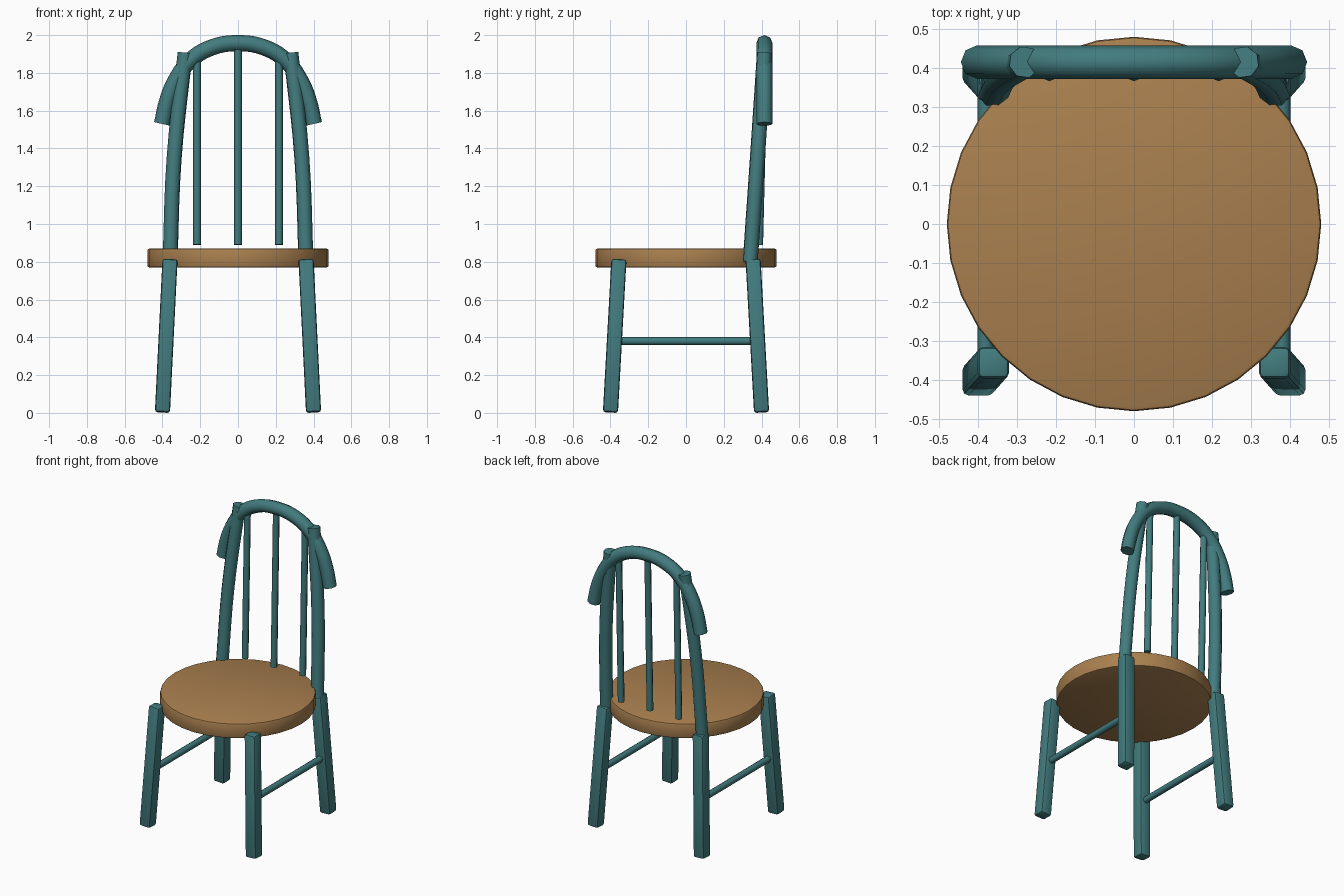
import bpy
import math
from mathutils import Vector

if "Cube" in bpy.data.objects:
    bpy.data.objects.remove(bpy.data.objects["Cube"])


def material(name, color):
    m = bpy.data.materials.new(name)
    m.diffuse_color = (*color, 1)
    m.use_nodes = True
    m.node_tree.nodes["Principled BSDF"].inputs["Base Color"].default_value = m.diffuse_color
    return m


TEAL = material("teal paint", (0.055, 0.20, 0.21))
WOOD = material("warm wood", (0.40, 0.215, 0.078))


def finish(name, mat, bevel=0.0, segments=2, angle=40):
    ob = bpy.context.object
    ob.name = name
    ob.data.materials.clear()
    ob.data.materials.append(mat)
    if bevel:
        mod = ob.modifiers.new("Bevel", 'BEVEL')
        mod.width, mod.segments = bevel, segments
        mod.limit_method = 'ANGLE'
        bpy.ops.object.modifier_apply(modifier=mod.name)
    bpy.ops.object.shade_smooth_by_angle(angle=math.radians(angle))
    return ob


def place_between(ob, a, b):
    a, b = Vector(a), Vector(b)
    ob.location = (a + b) / 2
    ob.rotation_euler = Vector((0, 0, 1)).rotation_difference(b - a).to_euler()


def rod(name, a, b, radius, sides=8):
    length = (Vector(b) - Vector(a)).length
    bpy.ops.mesh.primitive_cylinder_add(vertices=sides, radius=radius, depth=length)
    place_between(finish(name, TEAL, angle=50), a, b)


def square_leg(name, a, b, width):
    length = (Vector(b) - Vector(a)).length
    bpy.ops.mesh.primitive_cube_add(size=1)
    ob = bpy.context.object
    ob.scale = (width, width, length)
    bpy.ops.object.transform_apply(location=False, rotation=False, scale=True)
    place_between(finish(name, TEAL, 0.014), a, b)


def bent_tube(name, points, radius):
    cu = bpy.data.curves.new(name, 'CURVE')
    cu.dimensions = '3D'
    cu.bevel_depth, cu.bevel_resolution = radius, 2
    cu.use_fill_caps = True
    cu.resolution_u = 5
    sp = cu.splines.new('BEZIER')
    sp.bezier_points.add(len(points) - 1)
    for bp, p in zip(sp.bezier_points, points):
        bp.co = p
        bp.handle_left_type = bp.handle_right_type = 'AUTO'
    ob = bpy.data.objects.new(name, cu)
    bpy.context.collection.objects.link(ob)
    bpy.ops.object.select_all(action='DESELECT')
    bpy.context.view_layer.objects.active = ob
    ob.select_set(True)
    bpy.ops.object.convert(target='MESH')
    finish(name, TEAL, angle=50)


# Round seat
bpy.ops.mesh.primitive_cylinder_add(vertices=32, radius=0.48, depth=0.10, location=(0, 0, 0.82))
finish("seat", WOOD, 0.01)

for sx, side in ((-1, "left"), (1, "right")):
    # Splayed legs
    for sy, end in ((-1, "front"), (1, "back")):
        square_leg(f"{end}_{side}_leg", (sx * 0.40, sy * 0.40, 0.003),
                   (sx * 0.36, sy * 0.355, 0.813), 0.08)
    # Side stretcher
    rod(f"{side}_stretcher", (sx * 0.38, -0.375, 0.38), (sx * 0.38, 0.375, 0.38), 0.021)
    # Curved back post
    bent_tube(f"{side}_back_post", [(sx * 0.36, 0.34, 0.80), (sx * 0.338, 0.378, 1.35),
                                    (sx * 0.28, 0.415, 1.905)], 0.041)

# Bowed top rail
half = [(0.402, 1.53), (0.375, 1.65), (0.33, 1.76), (0.25, 1.868), (0.135, 1.936)]
bow = [(-x, 0.415, z) for x, z in half] + [(0, 0.415, 1.957)]
bow += [(x, 0.415, z) for x, z in reversed(half)]
bent_tube("top_bow", bow, 0.043)

# Back spindles
for name, x, top in (("left", -0.217, 1.885), ("middle", 0, 1.95), ("right", 0.217, 1.885)):
    rod(f"{name}_spindle", (x, 0.387, 0.89), (x, 0.412, top), 0.021)
